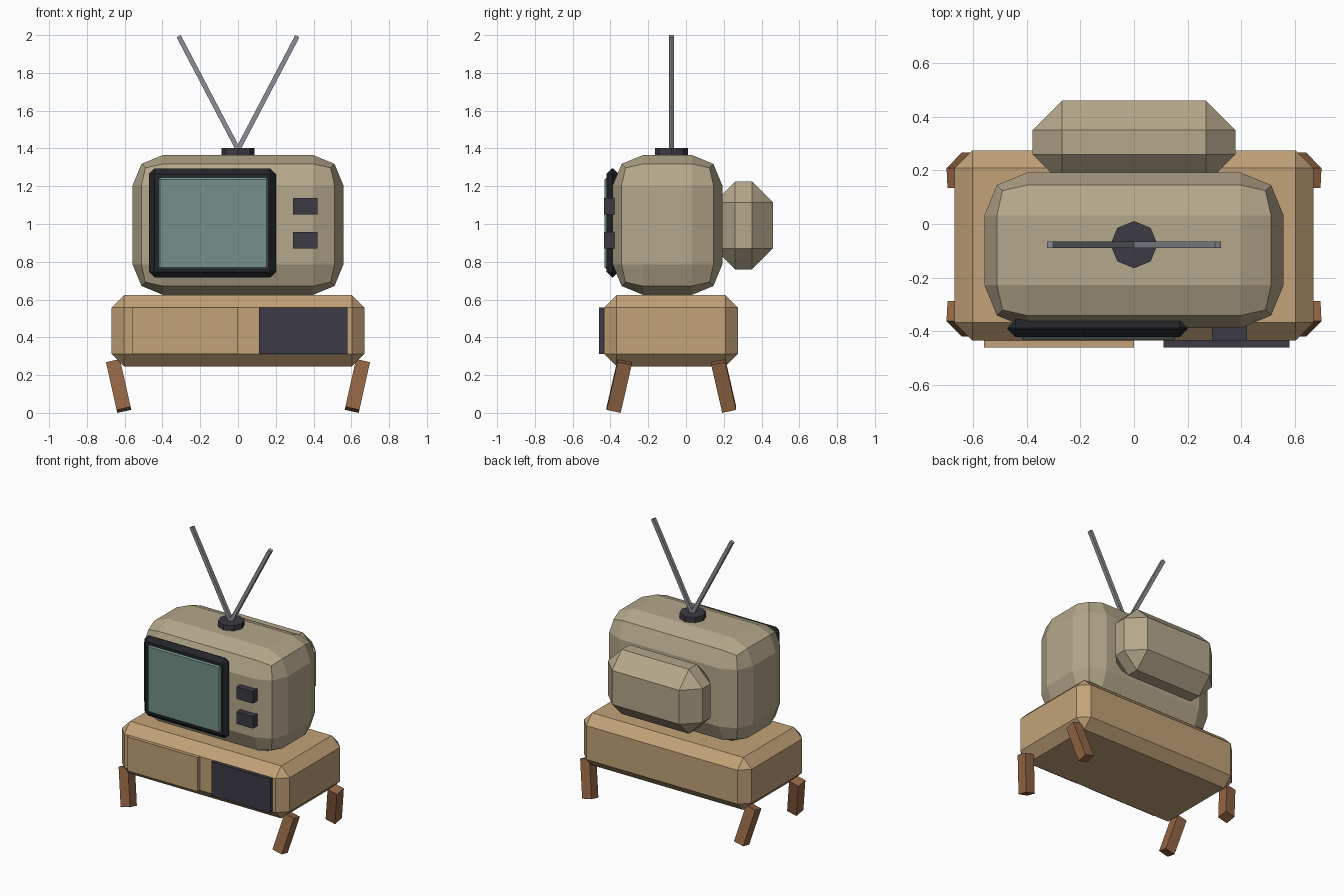
import bpy, bmesh, math
from mathutils import Vector

if "Cube" in bpy.data.objects:
    bpy.data.objects.remove(bpy.data.objects["Cube"])


def material(name, r, g, b):
    lin = [((c / 255 + 0.055) / 1.055) ** 2.4 for c in (r, g, b)]
    m = bpy.data.materials.new(name)
    m.diffuse_color = (*lin, 1)
    m.use_nodes = True
    m.node_tree.nodes["Principled BSDF"].inputs["Base Color"].default_value = m.diffuse_color
    return m


BEIGE = material("beige_shell", 181, 167, 139)
WOOD = material("light_wood", 194, 162, 120)
LEG = material("brown_wood", 146, 101, 68)
DARK = material("charcoal", 60, 58, 67)
FRAME = material("black_frame", 35, 37, 42)
GLASS = material("teal_glass", 115, 145, 136)
METAL = material("grey_metal", 138, 143, 150)


def finish(bm, name, mat, loc=(0, 0, 0), rot=(0, 0, 0)):
    mesh = bpy.data.meshes.new(name)
    bm.to_mesh(mesh)
    bm.free()
    mesh.materials.append(mat)
    ob = bpy.data.objects.new(name, mesh)
    ob.location, ob.rotation_euler = loc, rot
    bpy.context.collection.objects.link(ob)
    return ob


def box(name, mat, lo, hi, bevel=0, segments=1, rot=(0, 0, 0)):
    """Box between two corners, with optional bevel on every edge."""
    lo, hi = Vector(lo), Vector(hi)
    bm = bmesh.new()
    bmesh.ops.create_cube(bm, size=1)
    bmesh.ops.scale(bm, vec=hi - lo, verts=bm.verts)
    if bevel:
        bmesh.ops.bevel(bm, geom=bm.edges[:], offset=bevel, segments=segments,
                        profile=0.5, affect='EDGES')
    return finish(bm, name, mat, (lo + hi) / 2, rot)


# Television shell and rear tube housing
box("tv_body", BEIGE, (-0.558, -0.388, 0.625), (0.558, 0.192, 1.365), 0.16, 2)
box("tube_housing", BEIGE, (-0.378, 0.15, 0.76), (0.378, 0.46, 1.225), 0.11)

# Screen surround and glass
box("screen_frame", FRAME, (-0.472, -0.422, 0.717), (0.2, -0.357, 1.295), 0.03)
box("screen_glass", GLASS, (-0.423, -0.431, 0.76), (0.16, -0.4, 1.246), 0.01)

# Control knobs
for name, z in (("upper_knob", 1.05), ("lower_knob", 0.87)):
    box(name, DARK, (0.29, -0.434, z), (0.422, -0.36, z + 0.087))

# Cabinet with its two front panels
box("cabinet", WOOD, (-0.67, -0.435, 0.246), (0.67, 0.275, 0.624), 0.067)
box("drawer_panel", WOOD, (-0.56, -0.46, 0.313), (0, -0.42, 0.558))
box("open_shelf_panel", DARK, (0.11, -0.46, 0.313), (0.58, -0.42, 0.558))

# Splayed square legs
for sx, side in ((-1, "left"), (1, "right")):
    for sy, end in ((-1, "front"), (1, "back")):
        c = Vector((sx * 0.632, -0.077 + sy * 0.277, 0.1425))
        h = Vector((0.038, 0.038, 0.1325))
        box(f"{end}_{side}_leg", LEG, c - h, c + h, rot=(sy * 0.22, sx * 0.22, 0))

# Eight-sided aerial base
bm = bmesh.new()
bmesh.ops.create_cone(bm, cap_ends=True, segments=8, radius1=0.088, radius2=0.088, depth=0.075)
finish(bm, "aerial_base", DARK, (0, -0.077, 1.3655))

# Two square aerial rods in a V
for sx, side in ((-1, "left"), (1, "right")):
    a, b = Vector((0, -0.077, 1.395)), Vector((sx * 0.314, -0.077, 1.994))
    h = Vector((0.0125, 0.0125, (b - a).length / 2))
    c = (a + b) / 2
    box(f"{side}_aerial", METAL, c - h, c + h,
        rot=(0, math.atan2(b.x - a.x, b.z - a.z), 0))
